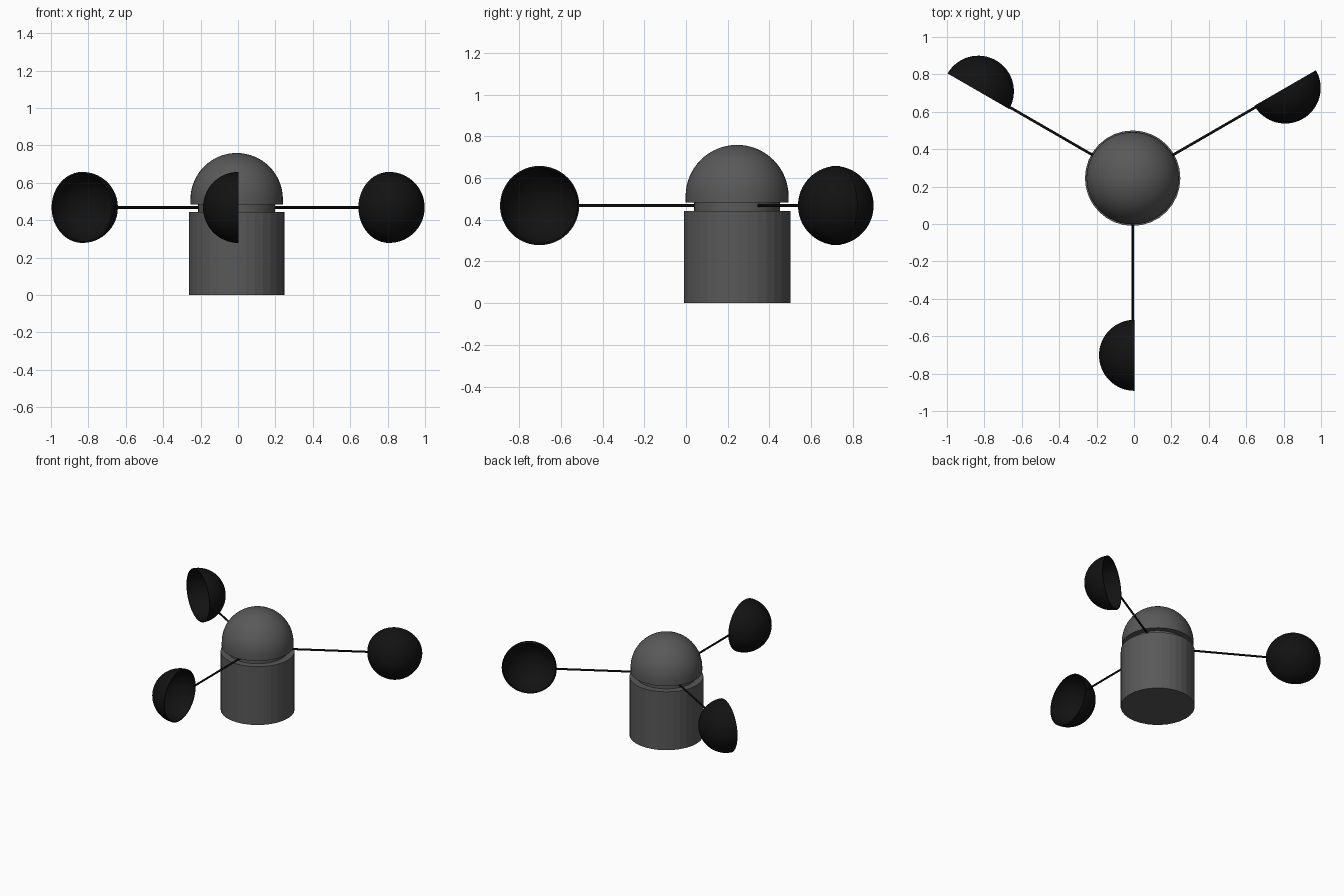
import bpy, bmesh, math
from mathutils import Matrix, Vector

if "Cube" in bpy.data.objects:
    bpy.data.objects.remove(bpy.data.objects["Cube"])

CX, CY, ARM_Z = -0.007, 0.245, 0.468


def material(name, v):
    m = bpy.data.materials.new(name)
    m.diffuse_color = (v, v, v, 1)
    m.use_nodes = True
    m.node_tree.nodes["Principled BSDF"].inputs["Base Color"].default_value = m.diffuse_color
    return m


GREY = material("dark_grey", 0.1)
BLACK = material("black", 0.006)


def finish(name, bm, mat, matrix, angle=30):
    bmesh.ops.recalc_face_normals(bm, faces=bm.faces[:])
    me = bpy.data.meshes.new(name)
    bm.to_mesh(me)
    bm.free()
    me.materials.append(mat)
    ob = bpy.data.objects.new(name, me)
    bpy.context.collection.objects.link(ob)
    ob.matrix_world = matrix
    bpy.ops.object.select_all(action='DESELECT')
    ob.select_set(True)
    bpy.context.view_layer.objects.active = ob
    bpy.ops.object.shade_smooth_by_angle(angle=math.radians(angle))
    return ob


def lathe(profile, steps):
    # Spin a (radius, height) profile around z
    bm = bmesh.new()
    verts = [bm.verts.new((r, 0, z)) for r, z in profile]
    edges = [bm.edges.new(p) for p in zip(verts, verts[1:])]
    bmesh.ops.spin(bm, geom=verts + edges, cent=(0, 0, 0), axis=(0, 0, 1),
                   angle=2 * math.pi, steps=steps, use_duplicate=False)
    bmesh.ops.remove_doubles(bm, verts=bm.verts[:], dist=1e-4)
    return bm


def arc(r, z0, n, down=False):
    pts = [(r * math.cos(i * math.pi / 2 / n), z0 + r * math.sin(i * math.pi / 2 / n))
           for i in range(n + 1)]
    return pts[::-1] if down else pts


center = Matrix.Translation((CX, CY, 0))

# Cylindrical base, flat shaded
finish("base", lathe([(0, 0), (0.255, 0), (0.255, 0.443), (0, 0.443)], 32), GREY, center, 5)

# Recessed rotating hub between base and dome
finish("hub", lathe([(0, 0.43), (0.206, 0.43), (0.206, 0.495), (0, 0.495)], 48), GREY, center)

# Domed cap
finish("dome", lathe([(0, 0.483), (0.247, 0.483)] + arc(0.247, 0.512, 16), 48), GREY, center)

# Three arms, each with a hollow cup trailing clockwise
for i, deg in enumerate((-90, 30, 150)):
    place = Matrix.Translation((CX, CY, ARM_Z)) @ Matrix.Rotation(math.radians(deg), 4, 'Z')

    bm = bmesh.new()
    bmesh.ops.create_cone(bm, cap_ends=True, segments=12, radius1=0.007, radius2=0.007, depth=0.66,
                          matrix=Matrix.Translation((0.435, 0, 0)) @ Matrix.Rotation(math.pi / 2, 4, 'Y'))
    finish(f"arm_{i + 1}", bm, BLACK, place)

    cup = arc(0.19, 0, 16) + arc(0.182, 0, 16, down=True)
    bm = lathe(cup + cup[:1], 48)
    turn = Matrix.Translation((0.947, 0.01, 0)) @ Matrix.Rotation(math.pi / 2, 4, 'X')
    finish(f"cup_{i + 1}", bm, BLACK, place @ turn)
